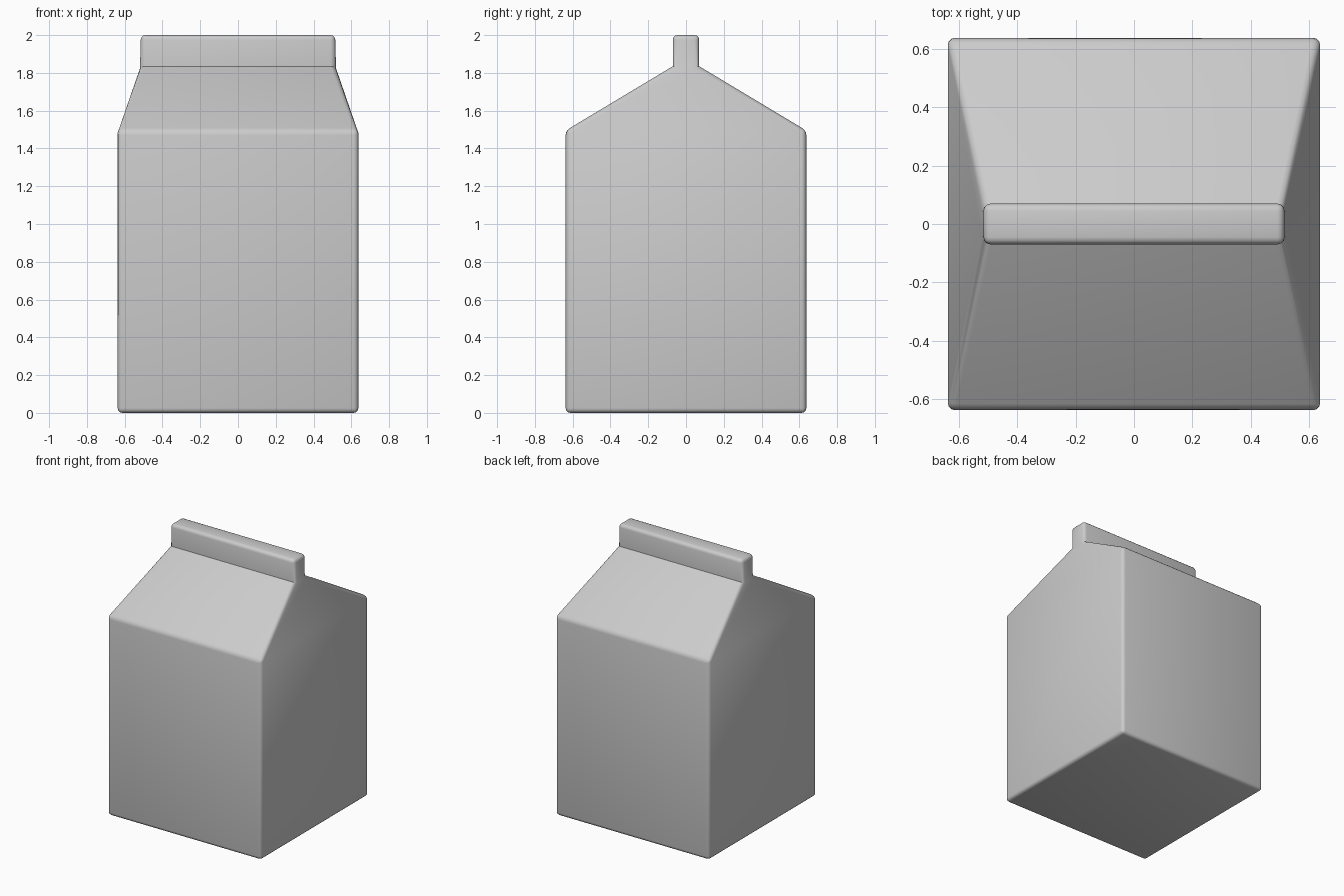
import bpy, bmesh, math

if "Cube" in bpy.data.objects:
    bpy.data.objects.remove(bpy.data.objects["Cube"])

# Stacked rectangular rings: (half width x, half depth y, height z)
RINGS = [(0.637, 0.637, 0.0),     # base
         (0.637, 0.637, 1.495),   # shoulder
         (0.515, 0.07, 1.835),    # top of the gable
         (0.515, 0.07, 2.0)]      # top of the sealed fin

bm = bmesh.new()
loops = [[bm.verts.new((sx * x, sy * y, z))
          for sx, sy in ((-1, -1), (1, -1), (1, 1), (-1, 1))]
         for x, y, z in RINGS]
bm.faces.new(loops[0][::-1])
bm.faces.new(loops[-1])
for low, high in zip(loops, loops[1:]):
    for i in range(4):
        j = (i + 1) % 4
        bm.faces.new((low[i], low[j], high[j], high[i]))
bmesh.ops.recalc_face_normals(bm, faces=bm.faces[:])

# Round every strong outward edge; the inner fold under the fin stays crisp
edges = [e for e in bm.edges if e.calc_face_angle_signed() > math.radians(30)]
bmesh.ops.bevel(bm, geom=edges, offset=0.025, offset_type='OFFSET',
                segments=3, profile=0.5, affect='EDGES', clamp_overlap=True)

mesh = bpy.data.meshes.new("carton")
bm.to_mesh(mesh)
bm.free()
carton = bpy.data.objects.new("carton", mesh)
bpy.context.collection.objects.link(carton)

# Smooth the rounded edges
bpy.context.view_layer.objects.active = carton
carton.select_set(True)
bpy.ops.object.shade_smooth_by_angle(angle=math.radians(32))
